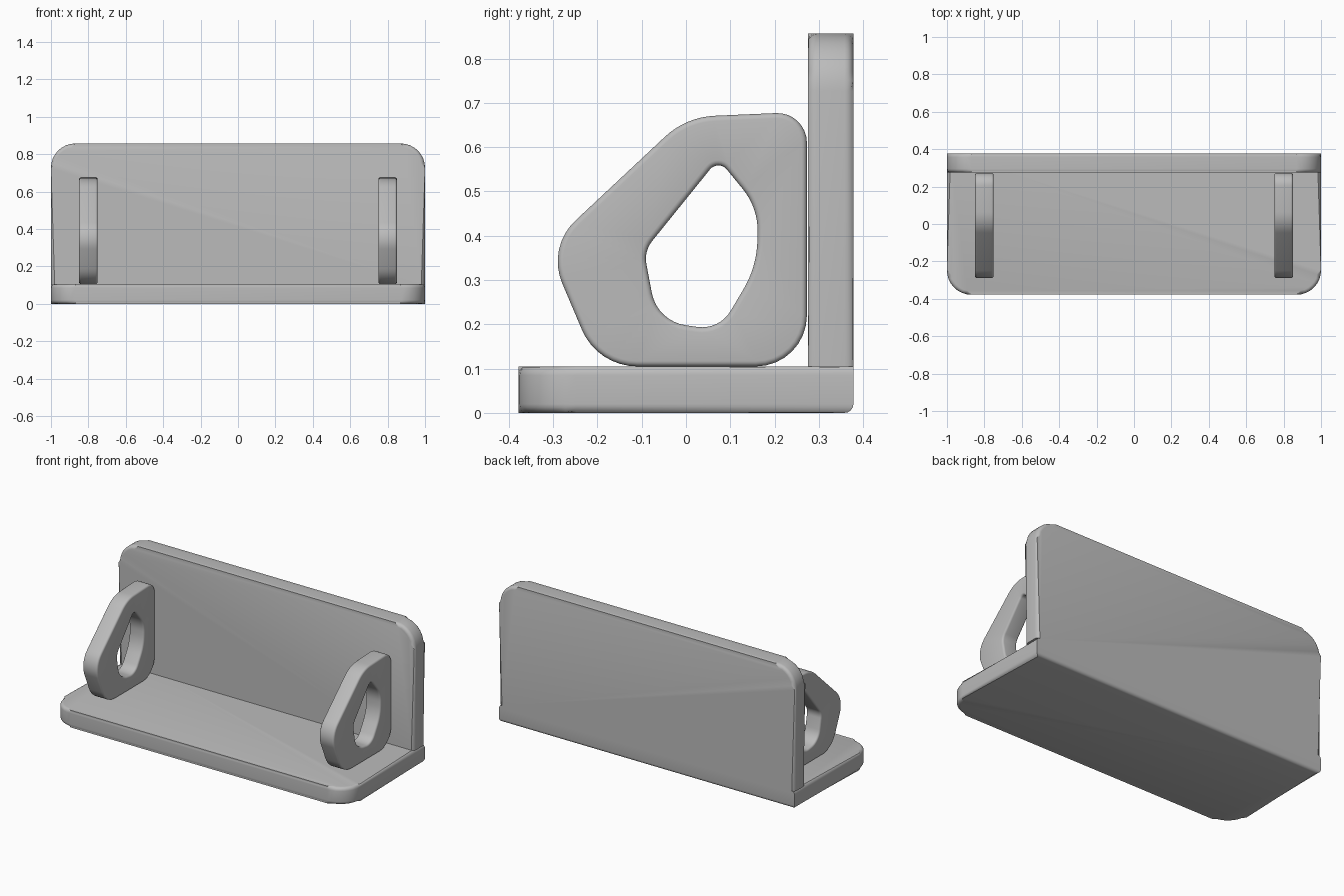
import bpy, bmesh, math
from mathutils import Vector

cube = bpy.data.objects.get("Cube")
if cube:
    bpy.data.objects.remove(cube, do_unlink=True)

grey = bpy.data.materials.new("plain grey")
grey.use_nodes = True
GREY = (0.5, 0.5, 0.5, 1)
grey.diffuse_color = GREY
grey.node_tree.nodes["Principled BSDF"].inputs["Base Color"].default_value = GREY


def rounded(corners, steps=8):
    """Outline (point, outward normal) of an anticlockwise polygon; corners are (u, v, tangent length)."""
    out = []
    for i, (u, v, t) in enumerate(corners):
        p = Vector((u, v))
        a = (p - Vector(corners[i - 1][:2])).normalized()
        b = (Vector(corners[(i + 1) % len(corners)][:2]) - p).normalized()
        if t == 0:
            out.append((p, Vector((0, 0))))
            continue
        turn = a.angle_signed(b) * -1
        radius = t / math.tan(abs(turn) / 2)
        normal = Vector((a.y, -a.x))
        centre = p - a * t - normal * radius
        start = math.atan2(normal.y, normal.x)
        for k in range(steps + 1):
            ang = start + turn * k / steps
            n = Vector((math.cos(ang), math.sin(ang)))
            out.append((centre + n * radius, n))
    return out


def finish(name, bm):
    bmesh.ops.recalc_face_normals(bm, faces=bm.faces)
    mesh = bpy.data.meshes.new(name)
    bm.to_mesh(mesh)
    bm.free()
    mesh.materials.append(grey)
    obj = bpy.data.objects.new(name, mesh)
    bpy.context.collection.objects.link(obj)
    bpy.ops.object.select_all(action="DESELECT")
    obj.select_set(True)
    bpy.context.view_layer.objects.active = obj
    bpy.ops.object.shade_smooth_by_angle(angle=math.radians(35))
    return obj


def plate(name, outline, place, low, high, sharp):
    """Extruded outline with rounded rims, apart from the edges picked by sharp."""
    bm = bmesh.new()
    rims = [[bm.verts.new(place(p.x, p.y, w)) for p, n in outline] for w in (low, high)]
    caps = [bm.faces.new(r) for r in rims]
    for i in range(len(outline)):
        bm.faces.new((rims[0][i - 1], rims[0][i], rims[1][i], rims[1][i - 1]))
    edges = {e for f in caps for e in f.edges
             if not sharp((e.verts[0].co + e.verts[1].co) / 2)}
    bmesh.ops.bevel(bm, geom=list(edges), offset=0.02, offset_type="OFFSET",
                    segments=4, profile=0.5, affect="EDGES", clamp_overlap=True)
    return finish(name, bm)


def bracket(name, x, outer, hole, half=0.05, r=0.012, steps=4):
    """Ring-shaped plate whose outer and inner rims are rounded."""
    arc = [k * math.pi / 2 / steps for k in range(steps + 1)]
    section = [(r - r * math.sin(a), -half + r - r * math.cos(a)) for a in arc]
    section += [(d, -w) for d, w in reversed(section)]
    bm = bmesh.new()
    ends = [[], []]
    for outline, sign in ((outer, -1), (hole, 1)):
        rings = [[bm.verts.new((x + w, *(p + n * d * sign))) for p, n in outline]
                 for d, w in section]
        for lo, hi in zip(rings, rings[1:]):
            for i in range(len(outline)):
                bm.faces.new((lo[i - 1], lo[i], hi[i], hi[i - 1]))
        for end, ring in zip(ends, (rings[0], rings[-1])):
            end += [bm.edges.get((ring[i - 1], ring[i])) for i in range(len(ring))]
    for end in ends:
        bmesh.ops.triangle_fill(bm, edges=end, use_beauty=True)
    return finish(name, bm)


BACK, BASE_TOP, TOP = 0.378, 0.105, 0.857

# Base plate: rounded front corners, square at the back
base = rounded([(-1, -BACK, 0.13), (1, -BACK, 0.13), (1, BACK, 0), (-1, BACK, 0)])
plate("base_plate", base, lambda u, v, w: (u, v, w), 0, BASE_TOP,
      lambda m: m.y > BACK - 0.001 and m.z > 0.05)

# Back plate: rounded top corners, square where it meets the base
back = rounded([(-1, BASE_TOP, 0), (1, BASE_TOP, 0), (1, TOP, 0.13), (-1, TOP, 0.13)])
plate("back_plate", back, lambda u, v, w: (u, w, v), 0.275, BACK,
      lambda m: m.z < BASE_TOP + 0.001)

# Side brackets with an opening through each
outer = rounded([(-0.2, 0.105, 0.09), (0.273, 0.105, 0.115), (0.273, 0.68, 0.07),
                 (0, 0.668, 0.065), (-0.314, 0.374, 0.088)])
hole = rounded([(-0.065, 0.207, 0.065), (0.075, 0.187, 0.05), (0.16, 0.33, 0.06),
                (0.163, 0.463, 0.055), (0.073, 0.573, 0.03), (-0.095, 0.365, 0.03)])
for side, x in (("left", 0.8), ("right", -0.8)):
    bracket(side + "_bracket", x, outer, hole)
